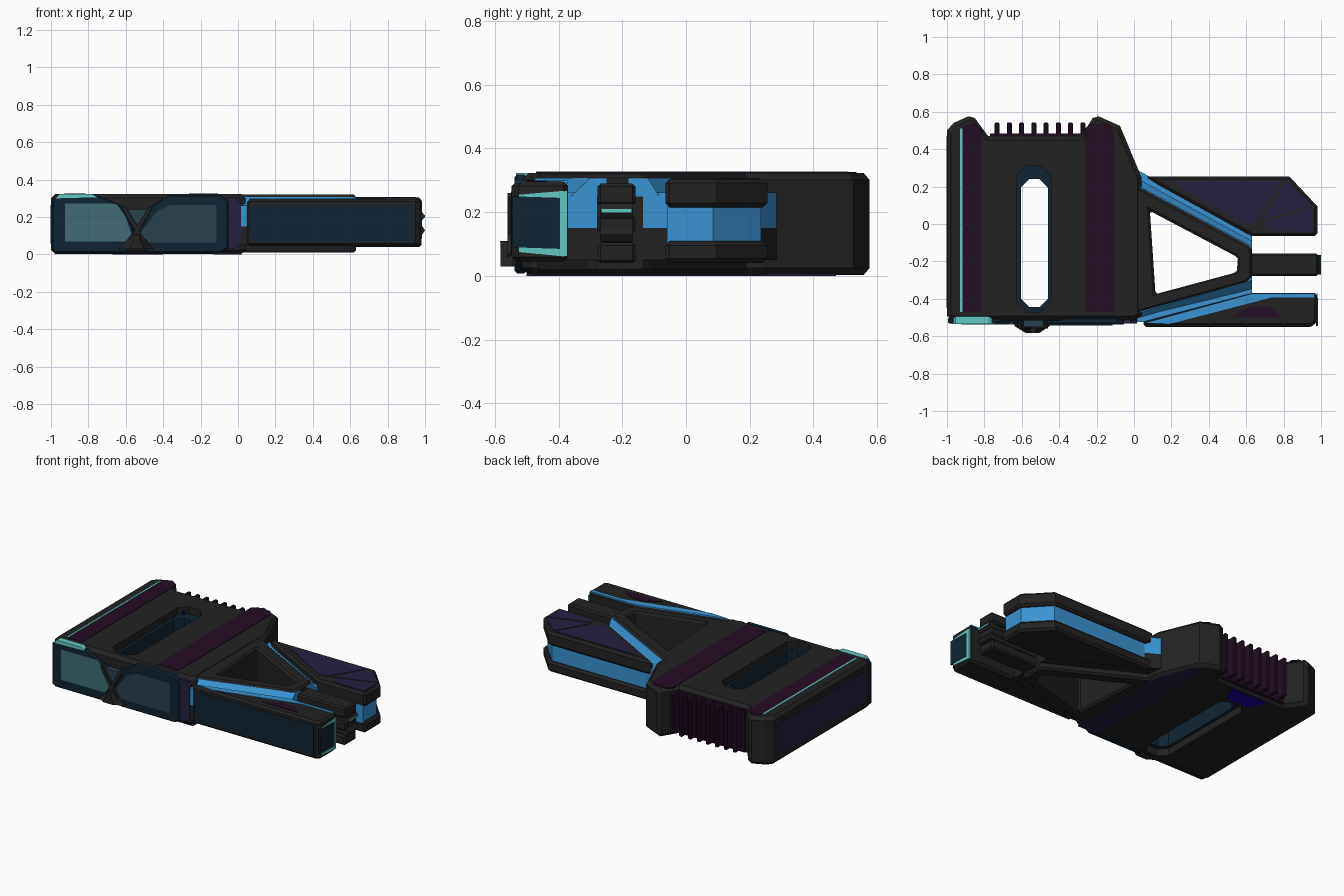
import bpy, bmesh, math

if "Cube" in bpy.data.objects:
    bpy.data.objects.remove(bpy.data.objects["Cube"])

def mat(name, r, g, b):
    m = bpy.data.materials.new(name)
    m.diffuse_color = (r, g, b, 1)
    m.use_nodes = True
    m.node_tree.nodes["Principled BSDF"].inputs["Base Color"].default_value = m.diffuse_color
    return m

BLACK = mat("charcoal", .016, .016, .016)
PURPLE = mat("dark purple", .018, .004, .018)
INDIGO = mat("dark indigo", .019, .0144, .051)
BLUE = mat("sky blue", .042, .296, .645)
TEAL = mat("bright teal", .127, .578, .546)
NAVY = mat("deep navy", .005, .018, .033)
GLASS = mat("muted teal", .05, .15, .17)
SLATE = mat("slate teal", .022, .052, .075)
VIOLET = mat("vivid indigo", .012, 0, .35)

def place(axis, a, b, h):
    return {'Z': (a, b, h), 'Y': (a, h, b), 'X': (h, a, b)}[axis]

def finish(name, bm, m, bevel):
    bmesh.ops.recalc_face_normals(bm, faces=bm.faces)
    me = bpy.data.meshes.new(name)
    bm.to_mesh(me)
    bm.free()
    me.materials.append(m)
    ob = bpy.data.objects.new(name, me)
    bpy.context.collection.objects.link(ob)
    if bevel:
        mod = ob.modifiers.new("chamfer", 'BEVEL')
        mod.width, mod.segments = bevel, 1
        mod.limit_method, mod.angle_limit = 'ANGLE', math.radians(62)
    return ob

def prism(name, pts, h0, h1, m, axis='Z', bevel=0, top=None):
    """Extrude an outline along an axis; optional different top outline."""
    bm = bmesh.new()
    lo = [bm.verts.new(place(axis, a, b, h0)) for a, b in pts]
    hi = [bm.verts.new(place(axis, a, b, h1)) for a, b in (top or pts)]
    bm.faces.new(lo)
    bm.faces.new(hi)
    for i in range(len(lo)):
        j = (i + 1) % len(lo)
        bm.faces.new((lo[i], lo[j], hi[j], hi[i]))
    return finish(name, bm, m, bevel)

def ring(name, outer, inner, z0, z1, m, bevel=0):
    """Upright wall between two outlines with equal point counts."""
    bm = bmesh.new()
    loops = [[bm.verts.new((x, y, z)) for x, y in p]
             for p, z in ((outer, z0), (outer, z1), (inner, z1), (inner, z0))]
    n = len(outer)
    for k in range(4):
        a, b = loops[k], loops[(k + 1) % 4]
        for i in range(n):
            j = (i + 1) % n
            bm.faces.new((a[i], a[j], b[j], b[i]))
    return finish(name, bm, m, bevel)

def rect(a0, a1, b0, b1, c=0):
    if not c:
        return [(a0, b0), (a1, b0), (a1, b1), (a0, b1)]
    return [(a0 + c, b0), (a1 - c, b0), (a1, b0 + c), (a1, b1 - c),
            (a1 - c, b1), (a0 + c, b1), (a0, b1 - c), (a0, b0 + c)]

# Main block with a notched back and a long through slot
body = prism("main_block", [(-1, -.49), (-.97, -.515), (0, -.515), (.04, -.49), (.04, .25),
    (-.075, .525), (-.21, .585), (-.28, .47), (-.78, .47), (-.865, .585),
    (-.965, .54), (-1, .5)], .003, .323, BLACK, bevel=.022)
slot = prism("slot_cutter", rect(-.625, -.445, -.47, .31, .05), -.1, .5, NAVY)
slot.hide_render = True
slot.hide_viewport = True
cut = body.modifiers.new("slot", 'BOOLEAN')
cut.object, cut.operation = slot, 'DIFFERENCE'
ring("slot_liner", rect(-.63, -.44, -.475, .315, .05),
     rect(-.605, -.46, -.445, .24, .045), .05, .275, NAVY)
for x in (-.61, -.46):
    prism("slot_corner", rect(x - .015, x + .015, .28, .315), .04, .3, VIOLET)
prism("slot_underside_patch", [(-.62, .33), (-.45, .33), (-.4, .44), (-.67, .44)], 0, .01, VIOLET)

# Top stripes, side panel and underside band
for x0, x1 in ((-.92, -.815), (-.262, -.108)):
    prism("top_stripe", [(x0, -.47), (x1, -.47), (x1, .5), (x1 - .03, .535),
                         (x0 + .03, .535), (x0, .51)], .318, .326, PURPLE)
prism("top_light_line", rect(-.931, -.918, -.47, .51), .318, .327, TEAL)
prism("side_panel", rect(-.45, .47, .06, .265, .015), -1.002, -.995, INDIGO, 'X')
prism("underside_band", [(-.13, -.5), (.02, -.5), (.02, .25), (-.06, .47), (-.13, .47)],
      0, .008, INDIGO)

# Back grille in the notch
prism("grille_plate", rect(-.77, -.285, .46, .485), .02, .3, PURPLE)
for i in range(8):
    x = -.765 + .0655 * i
    prism("grille_rib", rect(x + .02, x + .046, .47, .543), .03, .295, PURPLE, bevel=.006)

# Front window frames and panels
prism("front_frame_left", [(-.995, .025), (-.97, .008), (-.6, .008), (-.55, .09), (-.56, .15),
    (-.62, .26), (-.74, .312), (-.97, .312), (-.995, .29)], -.5, -.532, NAVY, 'Y', .008)
prism("front_glass_left", [(-.925, .07), (-.6, .07), (-.57, .11), (-.6, .2), (-.65, .272),
    (-.925, .272)], -.525, -.536, GLASS, 'Y')
prism("front_frame_right", [(-.55, .09), (-.49, .008), (-.09, .008), (-.05, .035), (-.05, .285),
    (-.09, .318), (-.37, .318), (-.46, .26)], -.5, -.538, NAVY, 'Y', .008)
prism("front_glass_right", [(-.525, .11), (-.48, .065), (-.115, .065), (-.115, .265),
    (-.36, .265), (-.43, .235)], -.53, -.542, SLATE, 'Y')
prism("front_divider", [(-.055, .03), (-.02, .03), (.015, .06), (.015, .27), (-.02, .305),
    (-.055, .305)], -.49, -.532, INDIGO, 'Y')
prism("front_light", [(-.975, .3), (-.955, .323), (-.78, .323), (-.75, .306)],
      -.495, -.534, TEAL, 'Y')
for s in (-1, 1):
    prism("front_cross_bar", [(-.54 - s * .035, .05), (-.54 - s * .05, .07),
          (-.54 + s * .065, .26), (-.54 + s * .08, .245)], -.5, -.56, BLACK, 'Y')
prism("front_bump", [(-.64, -.51), (-.64, -.545), (-.58, -.582), (-.505, -.582), (-.45, -.545),
      (-.45, -.51)], .03, .11, BLACK,
      top=[(-.56, -.51), (-.56, -.54), (-.55, -.583), (-.53, -.583), (-.52, -.54), (-.52, -.51)])
prism("front_bump_window", [(-.535, .15), (-.48, .24), (-.59, .24)], -.5, -.55, SLATE, 'Y')

# Triangular frame with an open window
outer = [(.0, .21), (.61, -.115), (.63, -.135), (.63, -.28), (.6, -.31), (.0, -.475)]
inner = [(.085, .07), (.54, -.17), (.555, -.185), (.55, -.25), (.535, -.262), (.115, -.375)]
ring("triangle_frame", outer, inner, .01, .32, BLACK, .012)

# Grooves between frame and wings: black base, blue floor, sloped blue wall
def groove(name, pts, wall_low, wall_high):
    prism(name + "_base", pts, .05, .15, BLACK)
    prism(name + "_floor", pts, .15, .262, BLUE)
    prism(name + "_wall", wall_low, .25, .308, BLUE, top=wall_high)

groove("upper_groove", [(.0, .15), (.63, -.14), (.63, -.05), (.08, .255), (.025, .285)],
       [(.0, .15), (.63, -.18), (.632, -.085), (.03, .245)],
       [(.0, .15), (.63, -.18), (.632, -.12), (.03, .2)])
groove("lower_groove", [(.0, -.525), (.1, -.525), (.63, -.38), (.63, -.28), (.0, -.42)],
       [(.0, -.42), (.0, -.515), (.632, -.36), (.632, -.25)],
       [(.0, -.42), (.0, -.482), (.632, -.3), (.632, -.25)])

# Upper wing: two black slabs with a blue core
wing = [(.06, .255), (.83, .255), (.98, .095), (.98, -.065), (.63, -.065), (.13, .21)]
core = [(.04, .235), (.82, .235), (.958, .085), (.958, -.06), (.63, -.06), (.1, .2)]
prism("upper_wing_top", wing, .215, .305, BLACK, bevel=.014)
prism("upper_wing_bottom", wing, .04, .11, BLACK, bevel=.014)
prism("upper_wing_core", core, .1, .22, BLUE)
for tri in ([(.2, .225), (.79, .23), (.655, .015), (.6, -.005)],
            [(.81, .228), (.955, .105), (.685, .018)],
            [(.69, .003), (.955, .088), (.955, -.045), (.72, -.035)]):
    prism("upper_wing_panel", tri, .3, .308, INDIGO)

# Lower wing with blue top edge, side panel and lit end
prism("lower_wing", [(.04, -.525), (.06, -.547), (.95, -.547), (.978, -.525), (.978, -.37),
      (.63, -.37)], .045, .296, BLACK, bevel=.014)
prism("lower_wing_blue_top", [(.06, -.528), (.19, -.535), (.74, -.392), (.965, -.392),
      (.965, -.372), (.63, -.372)], .29, .299, BLUE)
prism("lower_wing_badge_plate", [(.52, -.5), (.79, -.5), (.735, -.447), (.63, -.437)],
      .29, .299, PURPLE)
prism("lower_wing_side_panel", [(.065, .09), (.09, .07), (.94, .07), (.94, .265), (.09, .265),
      (.065, .24)], -.54, -.55, NAVY, 'Y')
prism("lower_wing_end_light", [(-.525, .075), (-.372, .06), (-.372, .268), (-.525, .255)],
      .97, .981, TEAL, 'X')
prism("lower_wing_end_panel", [(-.545, .09), (-.395, .085), (-.395, .245), (-.545, .25)],
      .972, .984, NAVY, 'X')

# Central bar: stacked fingers with a light line
for z0, z1, x1, w in ((.22, .29, .985, .06), (.135, .19, .985, .06), (.04, .105, .98, .06),
                      (.1, .225, .965, .048)):
    prism("centre_bar", rect(.6, x1, -.218 - w, -.218 + w), z0, z1, BLACK, bevel=.01)
for z in (.13, .205):
    prism("centre_bar_tip", [(.95, z - .022), (.985, z - .022), (1, z), (.985, z + .022),
          (.95, z + .022)], -.27, -.166, BLACK, 'Y')
prism("centre_bar_light", rect(-.265, -.171, .199, .21), .99, 1.0, TEAL, 'X')
